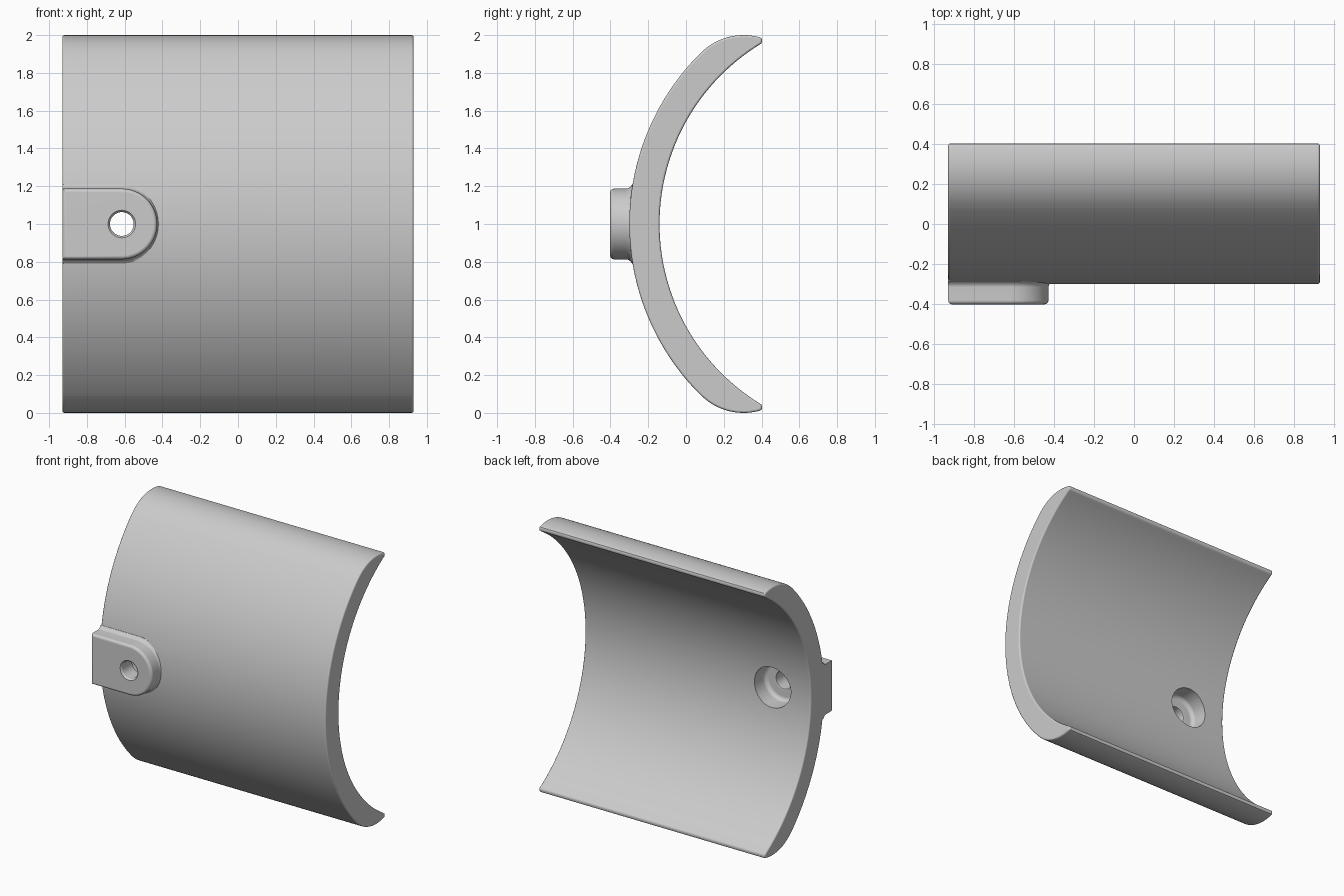
import bpy, bmesh
from math import sin, cos, pi, radians

if "Cube" in bpy.data.objects:
    bpy.data.objects.remove(bpy.data.objects["Cube"])

grey = bpy.data.materials.new("light grey")
grey.use_nodes = True
grey.diffuse_color = (0.6, 0.6, 0.6, 1)
grey.node_tree.nodes["Principled BSDF"].inputs["Base Color"].default_value = (0.6, 0.6, 0.6, 1)

HALF = 0.93                 # half length of the shell
BOLT_X, MID_Z = -0.615, 1   # bolt axis, running along y


def loft(name, rings):
    """Bridge equal-length rings of points and cap both ends."""
    bm = bmesh.new()
    rows = [[bm.verts.new(p) for p in ring] for ring in rings]
    n = len(rows[0])
    for a, b in zip(rows, rows[1:]):
        for i in range(n):
            j = (i + 1) % n
            bm.faces.new((a[i], a[j], b[j], b[i]))
    bm.faces.new(rows[0])
    bm.faces.new(rows[-1])
    bmesh.ops.recalc_face_normals(bm, faces=bm.faces)
    mesh = bpy.data.meshes.new(name)
    bm.to_mesh(mesh)
    bm.free()
    mesh.materials.append(grey)
    ob = bpy.data.objects.new(name, mesh)
    bpy.context.collection.objects.link(ob)
    return ob


def arc(cy, cz, r, start, end, steps):
    """Arc in the yz plane; angles in degrees, from -y towards +z."""
    angles = [radians(start + (end - start) * i / steps) for i in range(steps + 1)]
    return [(cy - r * cos(a), cz + r * sin(a)) for a in angles]


def apply_all(ob):
    bpy.ops.object.select_all(action="DESELECT")
    bpy.context.view_layer.objects.active = ob
    ob.select_set(True)
    for mod in list(ob.modifiers):
        bpy.ops.object.modifier_apply(modifier=mod.name)


# Curved shell: crescent profile with rounded lips, mirrored about mid height
upper = arc(0.976, MID_Z, 1.116, 0, 58.5, 48)
upper += [(0.400, 1.957), (0.403, 1.965), (0.403, 1.976), (0.399, 1.984)]
upper += arc(0.305, 1.68, 0.32, 105.4, 46.5, 20)
upper += arc(0.976, MID_Z, 1.276, 45.4, 0, 40)
profile = upper + [(y, 2 - z) for y, z in upper[-2:0:-1]]
shell = loft("curved_shell", [[(x, y, z) for y, z in profile] for x in (-HALF, HALF)])
bevel = shell.modifiers.new("edge rounding", "BEVEL")
bevel.width = 0.012
bevel.segments = 3
bevel.limit_method = "ANGLE"
bevel.angle_limit = radians(60)
apply_all(shell)


# Mounting boss: rounded front edge, straight wall, small cove at the base
def boss_ring(y, offset):
    r = 0.187 + offset
    end = -HALF + 0.0005 - min(offset, 0)
    ring = [(BOLT_X + r * cos(a), y, MID_Z + r * sin(a))
            for a in (pi / 2 - pi * i / 32 for i in range(33))]
    return ring + [(end, y, MID_Z - r), (end, y, MID_Z + r)]


boss_steps = [(-0.402 + 0.02 * (1 - cos(a)), -0.02 * (1 - sin(a)))
              for a in (pi / 2 * i / 5 for i in range(6))]
boss_steps += [(-0.315, 0), (-0.303, 0.004), (-0.294, 0.011), (-0.285, 0.022), (-0.22, 0.022)]
boss = loft("mounting_boss", [boss_ring(y, d) for y, d in boss_steps])

# Stepped bolt hole: eased mouth, narrow bore, wide recess with a rounded floor
hole_steps = [(-0.45, 0.073), (-0.402, 0.073), (-0.396, 0.066), (-0.387, 0.063),
              (-0.283, 0.063), (-0.274, 0.066), (-0.27, 0.073), (-0.27, 0.12)]
hole_steps += [(-0.24 - 0.03 * cos(a), 0.12 + 0.03 * sin(a))
               for a in (pi / 2 * i / 5 for i in range(1, 6))]
hole_steps += [(0.1, 0.15)]
cutter = loft("bolt_hole_cutter", [
    [(BOLT_X + r * cos(2 * pi * i / 48), y, MID_Z + r * sin(2 * pi * i / 48)) for i in range(48)]
    for y, r in hole_steps])

# Join the boss to the shell and cut the hole
for other, operation in ((boss, "UNION"), (cutter, "DIFFERENCE")):
    mod = shell.modifiers.new(operation.lower(), "BOOLEAN")
    mod.object = other
    mod.operation = operation
    mod.solver = "EXACT"
apply_all(shell)
for helper in (boss, cutter):
    bpy.data.objects.remove(helper)

# Smooth shading with crisp flats
bpy.ops.object.shade_smooth_by_angle(angle=radians(35))
weighted = shell.modifiers.new("flat face normals", "WEIGHTED_NORMAL")
weighted.keep_sharp = True
